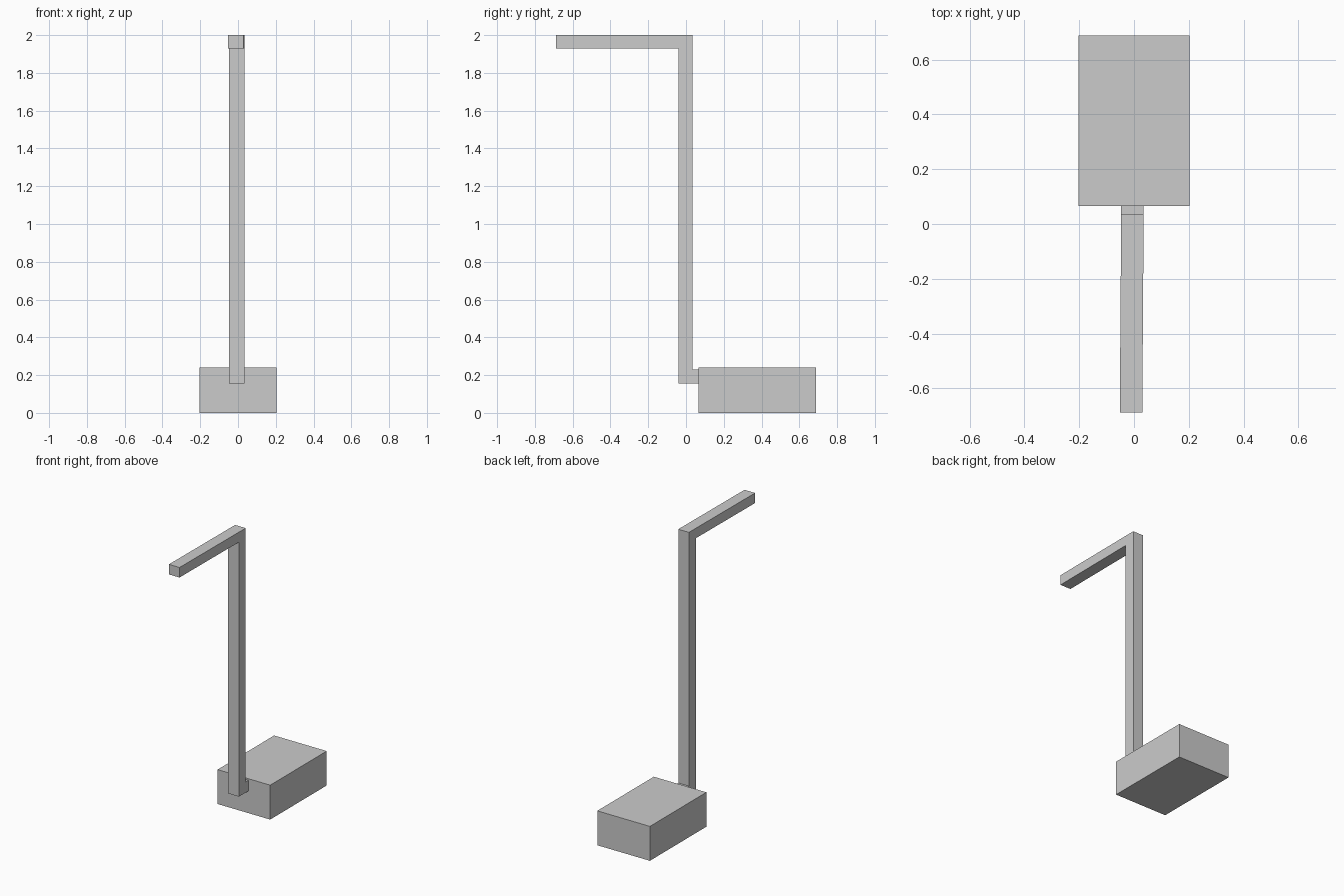
import bpy, bmesh

if "Cube" in bpy.data.objects:
    bpy.data.objects.remove(bpy.data.objects["Cube"])


def extrude_profile(name, profile, x0, x1, skew=0.0):
    """Extrude a y-z outline across x, with a slight sideways skew along y."""
    bm = bmesh.new()
    face = bm.faces.new([bm.verts.new((x0, y, z)) for y, z in profile])
    ext = bmesh.ops.extrude_face_region(bm, geom=[face])
    moved = [v for v in ext["geom"] if isinstance(v, bmesh.types.BMVert)]
    bmesh.ops.translate(bm, verts=moved, vec=(x1 - x0, 0, 0))
    for v in bm.verts:
        v.co.x += skew * v.co.y
    bmesh.ops.recalc_face_normals(bm, faces=bm.faces)
    mesh = bpy.data.meshes.new(name)
    bm.to_mesh(mesh)
    bm.free()
    obj = bpy.data.objects.new(name, mesh)
    bpy.context.collection.objects.link(obj)
    return obj


# Heavy base block behind the post
extrude_profile("base_block",
                [(0.065, 0), (0.688, 0), (0.688, 0.24), (0.065, 0.24)],
                -0.203, 0.203)

# Post with forward arm on top and short foot joining the base
extrude_profile("post_and_arm",
                [(-0.688, 2.0), (-0.688, 1.93), (-0.04, 1.93), (-0.04, 0.155),
                 (0.065, 0.155), (0.065, 0.23), (0.035, 0.23), (0.035, 2.0)],
                -0.047, 0.035, skew=0.007)
